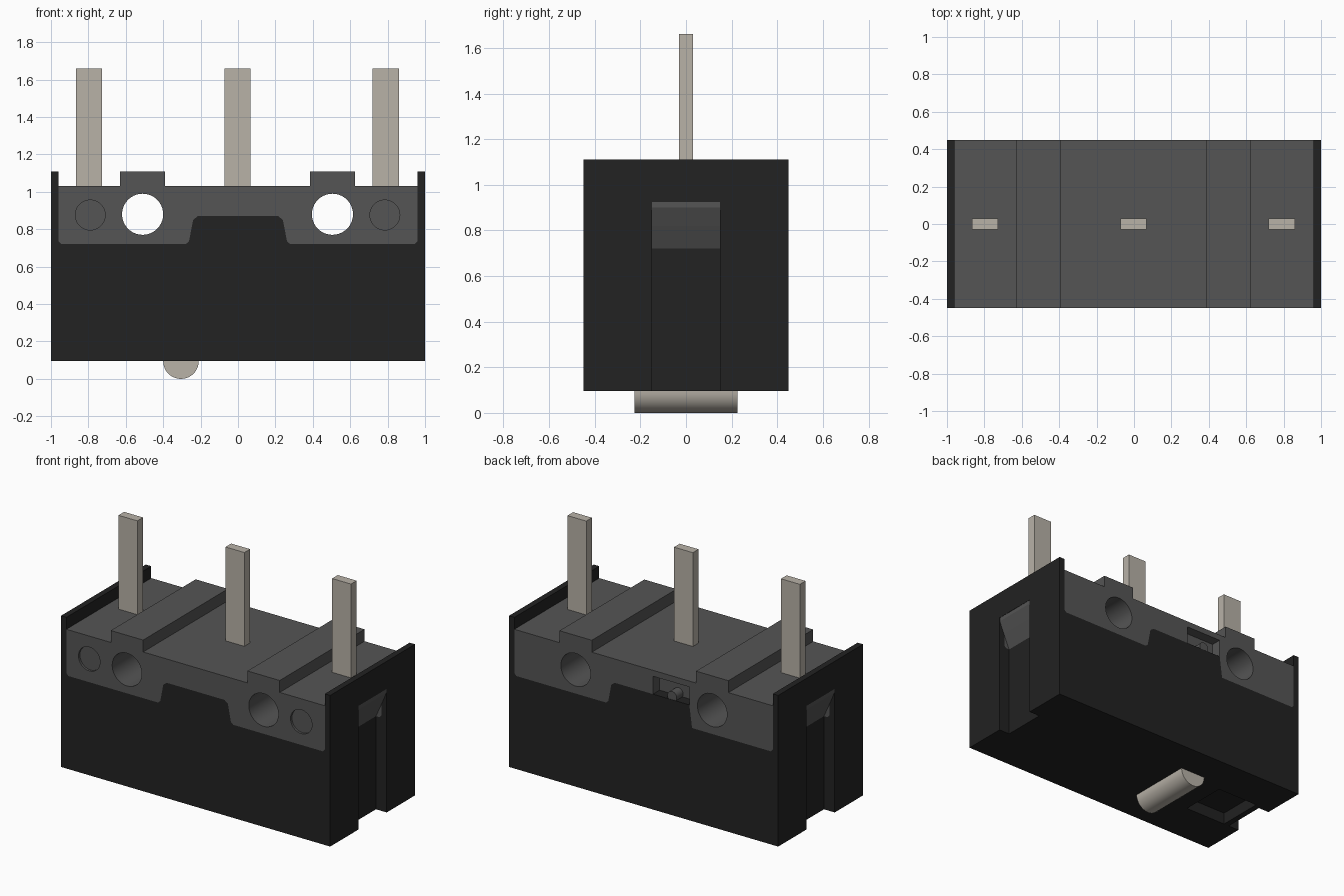
import bpy, bmesh, math
from mathutils import Matrix

if "Cube" in bpy.data.objects:
    bpy.data.objects.remove(bpy.data.objects["Cube"])


def material(name, rgb):
    m = bpy.data.materials.new(name)
    m.diffuse_color = (*rgb, 1)
    m.use_nodes = True
    m.node_tree.nodes["Principled BSDF"].inputs["Base Color"].default_value = m.diffuse_color
    return m


BLACK = material("black plastic", (0.016, 0.016, 0.016))
GREY = material("grey plastic", (0.09, 0.09, 0.09))
METAL = material("warm metal", (0.48, 0.445, 0.39))


def finish(name, bm, mat):
    bmesh.ops.recalc_face_normals(bm, faces=bm.faces)
    me = bpy.data.meshes.new(name)
    bm.to_mesh(me)
    bm.free()
    ob = bpy.data.objects.new(name, me)
    bpy.context.collection.objects.link(ob)
    me.materials.append(mat)
    return ob


def prism(name, pts, y0, y1, mat):
    """Extrude an x-z outline from y0 to y1."""
    bm = bmesh.new()
    face = bm.faces.new([bm.verts.new((x, y0, z)) for x, z in pts])
    ext = bmesh.ops.extrude_face_region(bm, geom=[face])
    verts = [v for v in ext["geom"] if isinstance(v, bmesh.types.BMVert)]
    bmesh.ops.translate(bm, verts=verts, vec=(0, y1 - y0, 0))
    return finish(name, bm, mat)


def box(name, x0, x1, y0, y1, z0, z1, mat):
    return prism(name, [(x0, z0), (x1, z0), (x1, z1), (x0, z1)], y0, y1, mat)


def rod(name, x, z, r, y0, y1, mat, n=40):
    pts = [(x + r * math.cos(2 * math.pi * i / n), z + r * math.sin(2 * math.pi * i / n))
           for i in range(n)]
    return prism(name, pts, y0, y1, mat)


def cut(target, cutter):
    cutter.hide_render = True
    mod = target.modifiers.new("cut", 'BOOLEAN')
    mod.operation = 'DIFFERENCE'
    mod.solver = 'EXACT'
    mod.object = cutter
    bpy.context.view_layer.objects.active = target
    bpy.ops.object.modifier_apply(modifier=mod.name)
    bpy.data.objects.remove(cutter)


def smooth(ob):
    bpy.ops.object.select_all(action='DESELECT')
    ob.select_set(True)
    bpy.context.view_layer.objects.active = ob
    bpy.ops.object.shade_smooth_by_angle(angle=math.radians(30))


D = 0.45                      # half depth
BASE, SEAM, DECK, TOP = 0.095, 0.72, 1.03, 1.11

# Seam between case and cap: stepped line with a raised tongue in the middle
half = [(0.96, 0.735), (0.945, SEAM), (0.28, SEAM), (0.262, 0.735),
        (0.24, 0.85), (0.215, 0.87)]
seam = half + [(-x, z) for x, z in reversed(half)]

# Black case with thin end walls
case = prism("case", [(-1, BASE), (1, BASE), (1, TOP), (0.96, TOP)] + seam
             + [(-0.96, TOP), (-1, TOP)], -D, D, BLACK)

# Grey cap with two raised ribs
cap = prism("cap", seam + [(-0.96, DECK), (-0.63, DECK), (-0.63, TOP), (-0.39, TOP),
                           (-0.39, DECK), (0.385, DECK), (0.385, TOP), (0.625, TOP),
                           (0.625, DECK), (0.96, DECK)], -D, D, GREY)

# Slots in both ends, each closed at the top by a sloped grey latch
for s, side in ((1, "right"), (-1, "left")):
    for part in (case, cap):
        cut(part, box("slot_cutter", *sorted((s * 0.92, s * 1.1)), -0.15, 0.15,
                      0.0, 0.925, BLACK))
    prism("latch_" + side, [(s * 0.92, SEAM), (s * 0.965, 0.82), (s * 0.998, 0.9),
                            (s * 0.998, 0.925), (s * 0.92, 0.925)], -0.15, 0.15, GREY)

# Mounting holes and shallow round dimples on the front
for x in (-0.51, 0.505):
    cut(cap, rod("hole_cutter", x, 0.88, 0.11, -1, 1, GREY))
for x in (-0.79, 0.785):
    cut(cap, rod("dimple_cutter", x, 0.876, 0.08, -1, -D + 0.015, GREY))

# Back: wider tongue, small window and a contact stub in it
tongue = [(-0.36, SEAM), (-0.22, SEAM), (-0.22, 0.87), (-0.34, 0.87)]
cut(cap, prism("tongue_cutter", tongue, D - 0.08, 1, GREY))
prism("back_tongue", tongue, D - 0.08, D, BLACK)
cut(cap, box("window_cutter", -0.34, -0.07, D - 0.07, 1, 0.86, 0.99, GREY))
smooth(rod("contact_stub", -0.21, 0.89, 0.035, D - 0.08, D - 0.002, GREY, 20))

# Underside pocket beside the plunger
cut(case, box("pocket_cutter", -0.88, -0.57, -0.15, 0.17, 0, BASE + 0.08, BLACK))
smooth(cap)

# Half-round plunger
arc = [(-0.305 + 0.095 * math.cos(math.pi * (1 + i / 24)),
        BASE + 0.095 * math.sin(math.pi * (1 + i / 24))) for i in range(25)]
smooth(prism("plunger", arc, -0.225, 0.225, METAL))

# Three flat terminals
for x, side in ((-0.797, "left"), (-0.002, "middle"), (0.79, "right")):
    box("terminal_" + side, x - 0.07, x + 0.07, -0.03, 0.03, DECK - 0.02, 1.66, METAL)
